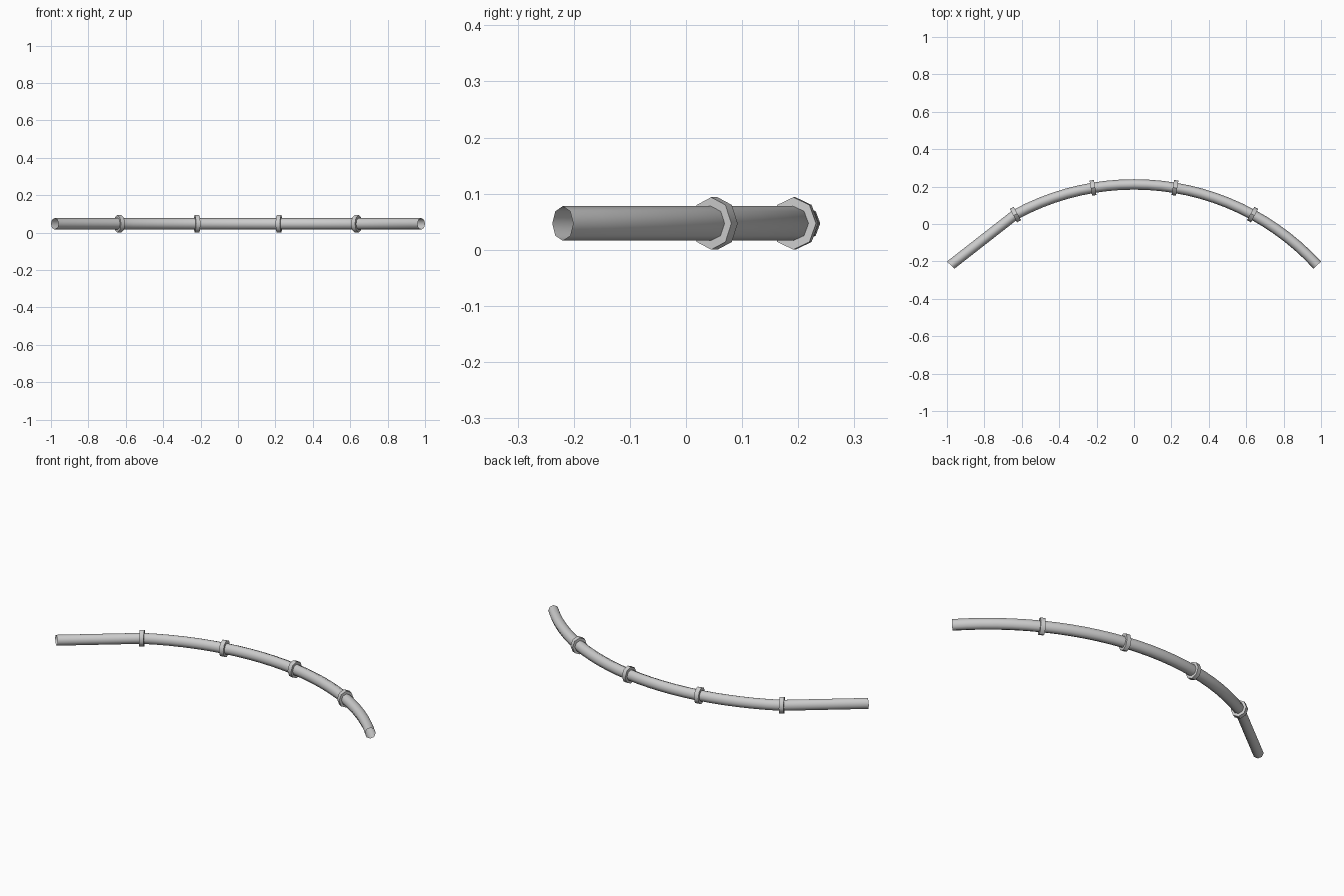
import bpy, bmesh
from math import sin, cos, pi, radians

if "Cube" in bpy.data.objects:
    bpy.data.objects.remove(bpy.data.objects["Cube"])

R = 1.329            # bend radius of the rail
YC = 0.2115 - R      # bend centre
ZC = 0.047           # axis height
SIDES = 8
STEP = 19.0          # degrees between collars


def section(bm, deg, rh, rv, shift=0.0):
    """Octagonal loop across the arc at angle deg, moved along the tangent."""
    a = radians(deg)
    px, py = R * sin(a) + shift * cos(a), YC + R * cos(a) - shift * sin(a)
    loop = []
    for i in range(SIDES):
        t = 2 * pi * i / SIDES
        h, v = rh * cos(t), rv * sin(t)
        loop.append(bm.verts.new((px + h * sin(a), py + h * cos(a), ZC + v)))
    return loop


def skin(bm, loops, closed=False):
    """Bridge successive loops with quads."""
    pairs = list(zip(loops, loops[1:]))
    if closed:
        pairs.append((loops[-1], loops[0]))
    for a, b in pairs:
        for i in range(SIDES):
            j = (i + 1) % SIDES
            bm.faces.new((a[i], a[j], b[j], b[i]))


def finish(bm, name, angle):
    bmesh.ops.recalc_face_normals(bm, faces=bm.faces[:])
    me = bpy.data.meshes.new(name)
    bm.to_mesh(me)
    bm.free()
    ob = bpy.data.objects.new(name, me)
    bpy.context.collection.objects.link(ob)
    bpy.ops.object.select_all(action='DESELECT')
    ob.select_set(True)
    bpy.context.view_layer.objects.active = ob
    bpy.ops.object.shade_smooth_by_angle(angle=radians(angle))
    return ob


# Open-ended pipe: straight first length, then four curved lengths
bm = bmesh.new()
n = 24
angles = [-2.5 * STEP] + [-1.5 * STEP + 4 * STEP * i / n for i in range(n + 1)]
skin(bm, [section(bm, d, 0.0278, 0.0307) for d in angles])
finish(bm, "curved_pipe", 50)

# Joint collars
for k in range(4):
    bm = bmesh.new()
    d = (k - 1.5) * STEP
    profile = [(0.026, 0.029, -0.012), (0.041, 0.0467, -0.012),
               (0.041, 0.0467, 0.012), (0.026, 0.029, 0.012)]
    skin(bm, [section(bm, d, *p) for p in profile], closed=True)
    finish(bm, f"joint_collar_{k + 1}", 50)
